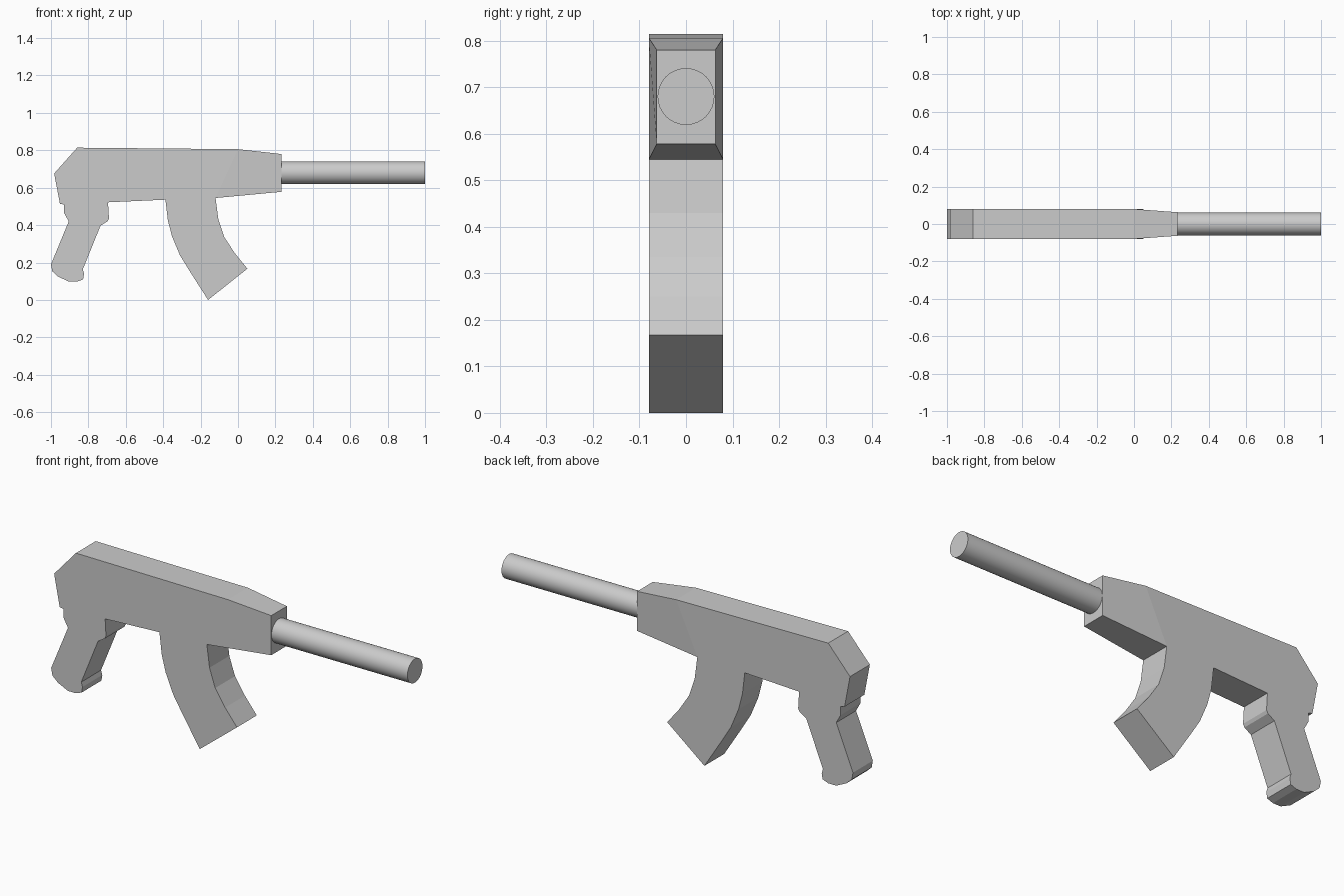
import bpy, bmesh, math

if "Cube" in bpy.data.objects:
    bpy.data.objects.remove(bpy.data.objects["Cube"])

HALF = 0.08  # half thickness of the flat parts


def slab(name, outline, open_edges=()):
    """Extrude an x-z outline across y; optional third value is the half width.
    Walls listed in open_edges are left out where parts join."""
    bm = bmesh.new()
    pts = [(p[0], p[1], p[2] if len(p) > 2 else HALF) for p in outline]
    front = [bm.verts.new((x, -w, z)) for x, z, w in pts]
    back = [bm.verts.new((x, w, z)) for x, z, w in pts]
    bm.faces.new(front)
    bm.faces.new(back[::-1])
    n = len(pts)
    for i in range(n):
        if i not in open_edges:
            j = (i + 1) % n
            bm.faces.new((front[j], front[i], back[i], back[j]))
    bmesh.ops.recalc_face_normals(bm, faces=bm.faces[:])
    mesh = bpy.data.meshes.new(name)
    bm.to_mesh(mesh)
    bm.free()
    obj = bpy.data.objects.new(name, mesh)
    bpy.context.collection.objects.link(obj)
    return obj


# Main body, open where the front, magazine and grip join
slab("body", [(-.983, .676), (-.86, .814), (0, .806), (-.12, .545),
              (-.388, .536), (-.695, .522), (-.952, .514)], {2, 3, 5})

# Tapered front of the body
slab("front_taper", [(0, .806), (.232, .78, .063),
                     (.232, .578, .063), (-.12, .545)], {3})

# Curved magazine
slab("magazine", [(-.388, .536), (-.375, .425), (-.353, .34), (-.31, .238),
                  (-.257, .152), (-.16, 0), (.05, .167), (-.017, .25),
                  (-.073, .335), (-.105, .43), (-.12, .545)], {10})

# Rear grip
slab("grip", [(-.695, .522), (-.69, .435), (-.698, .42), (-.735, .397),
              (-.83, .163), (-.823, .14), (-.828, .11), (-.86, .098),
              (-.905, .098), (-.962, .125), (-.993, .153), (-1, .19),
              (-.905, .42), (-.93, .465), (-.93, .51), (-.952, .514)], {15})

# Round barrel
start, end = .23, 1.0
bpy.ops.mesh.primitive_cylinder_add(vertices=32, radius=.061, depth=end - start,
                                    location=((start + end) / 2, 0, .68),
                                    rotation=(0, math.pi / 2, 0))
barrel = bpy.context.object
barrel.name = "barrel"
bpy.ops.object.shade_smooth_by_angle(angle=math.radians(30))
